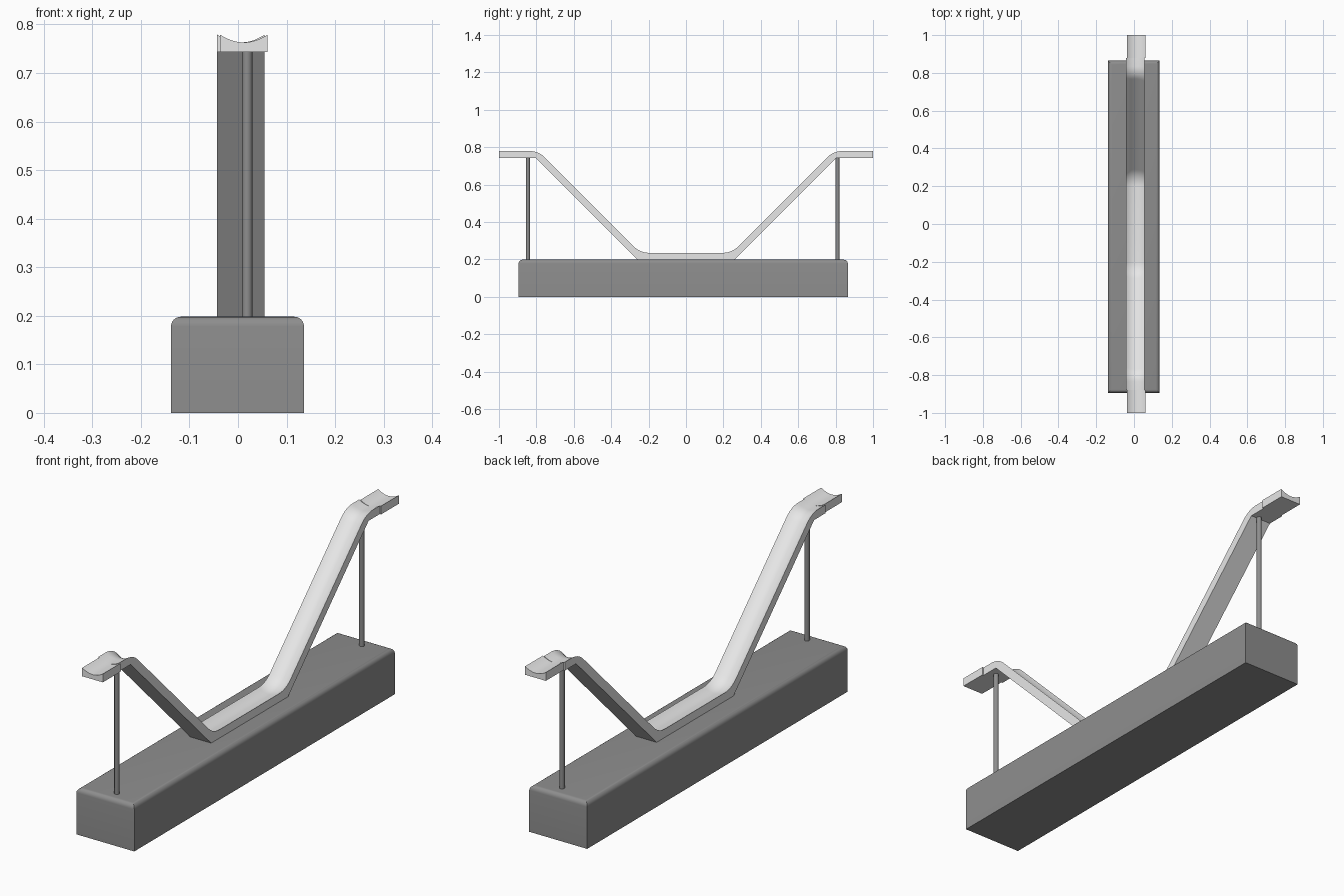
import bpy, bmesh, math
from mathutils import Vector

if "Cube" in bpy.data.objects:
    bpy.data.objects.remove(bpy.data.objects["Cube"], do_unlink=True)


def material(name, value):
    mat = bpy.data.materials.new(name)
    mat.use_nodes = True
    colour = (value, value, value, 1)
    mat.diffuse_color = colour
    mat.node_tree.nodes["Principled BSDF"].inputs["Base Color"].default_value = colour
    return mat


LIGHT = material("light grey", 0.8)
DARK = material("dark grey", 0.27)


def finish(name, bm, mat):
    bmesh.ops.recalc_face_normals(bm, faces=bm.faces)
    mesh = bpy.data.meshes.new(name)
    bm.to_mesh(mesh)
    bm.free()
    mesh.materials.append(mat)
    obj = bpy.data.objects.new(name, mesh)
    bpy.context.collection.objects.link(obj)
    bpy.ops.object.select_all(action='DESELECT')
    obj.select_set(True)
    bpy.context.view_layer.objects.active = obj
    bpy.ops.object.shade_smooth_by_angle(angle=math.radians(30))
    return obj


# Track dimensions
TOP, LOW, THICK = 0.779, 0.235, 0.036
HALF_WIDTH, SAG, RADIUS = 0.049, 0.016, 0.11
BEND = math.radians(45)
TANGENT = RADIUS * math.tan(BEND / 2)
INSET = THICK * math.tan(BEND / 2)
UPPER_Y, LOWER_Y = -0.789, -0.245
STEPS, GROOVE = 8, 14


def sweep(name, stations, centre_x):
    """Loft a grooved section through (upper, inward normal, lower) stations."""
    bm = bmesh.new()
    rings = []
    for upper, normal, lower in stations:
        ring = [bm.verts.new((centre_x - HALF_WIDTH, *lower))]
        for i in range(GROOVE + 1):
            u = 2 * i / GROOVE - 1
            p = upper + normal * SAG * (1 - u * u)
            ring.append(bm.verts.new((centre_x + HALF_WIDTH * u, *p)))
        ring.append(bm.verts.new((centre_x + HALF_WIDTH, *lower)))
        rings.append(ring)
    for a, b in zip(rings, rings[1:]):
        for i in range(len(a)):
            j = (i + 1) % len(a)
            bm.faces.new((a[i], a[j], b[j], b[i]))
    bm.faces.new(rings[0])
    bm.faces.new(rings[-1])
    bmesh.ops.remove_doubles(bm, verts=bm.verts, dist=0.0001)
    return finish(name, bm, LIGHT)


def flat(y):
    return (Vector((y, TOP)), Vector((0, -1)), Vector((y, TOP - THICK)))


def half_track():
    """Front half: level lip, upper bend, slope and lower bend."""
    out = [flat(-0.88)]
    crest = Vector((UPPER_Y - TANGENT, TOP - RADIUS))
    dip = Vector((LOWER_Y + TANGENT, LOW + RADIUS))
    for i in range(STEPS + 1):
        a = BEND * i / STEPS
        d = Vector((math.sin(a), math.cos(a)))
        out.append((crest + d * RADIUS, -d, Vector((UPPER_Y - INSET, TOP - THICK))))
    for i in range(STEPS, -1, -1):
        a = BEND * i / STEPS
        d = Vector((math.sin(a), math.cos(a)))
        out.append((dip - d * RADIUS, -d, Vector((LOWER_Y - INSET, LOW - THICK))))
    return out


front = half_track()
back = [tuple(Vector((-v.x, v.y)) for v in s) for s in reversed(front)]
sweep("track", front + back, 0.006)

# End platforms, slightly offset from the main track
for name, side in (("front_platform", -1), ("back_platform", 1)):
    sweep(name, [flat(side * 0.88), flat(side)], 0.012)

# Base block with rounded top edges
bm = bmesh.new()
bmesh.ops.create_cube(bm, size=1)
bmesh.ops.scale(bm, vec=(0.274, 1.76, 0.198), verts=bm.verts)
bmesh.ops.translate(bm, vec=(-0.001, -0.015, 0.099), verts=bm.verts)
edges = [e for e in bm.edges if all(v.co.z > 0.1 for v in e.verts)]
bmesh.ops.bevel(bm, geom=edges, offset=0.02, segments=6, profile=0.5, affect='EDGES')
finish("base", bm, DARK)

# Support posts
for name, y in (("front_post", -0.845), ("back_post", 0.81)):
    bm = bmesh.new()
    bmesh.ops.create_cone(bm, cap_ends=True, segments=24, radius1=0.0105,
                          radius2=0.0105, depth=0.56)
    bmesh.ops.translate(bm, vec=(0.019, y, 0.466), verts=bm.verts)
    finish(name, bm, DARK)
